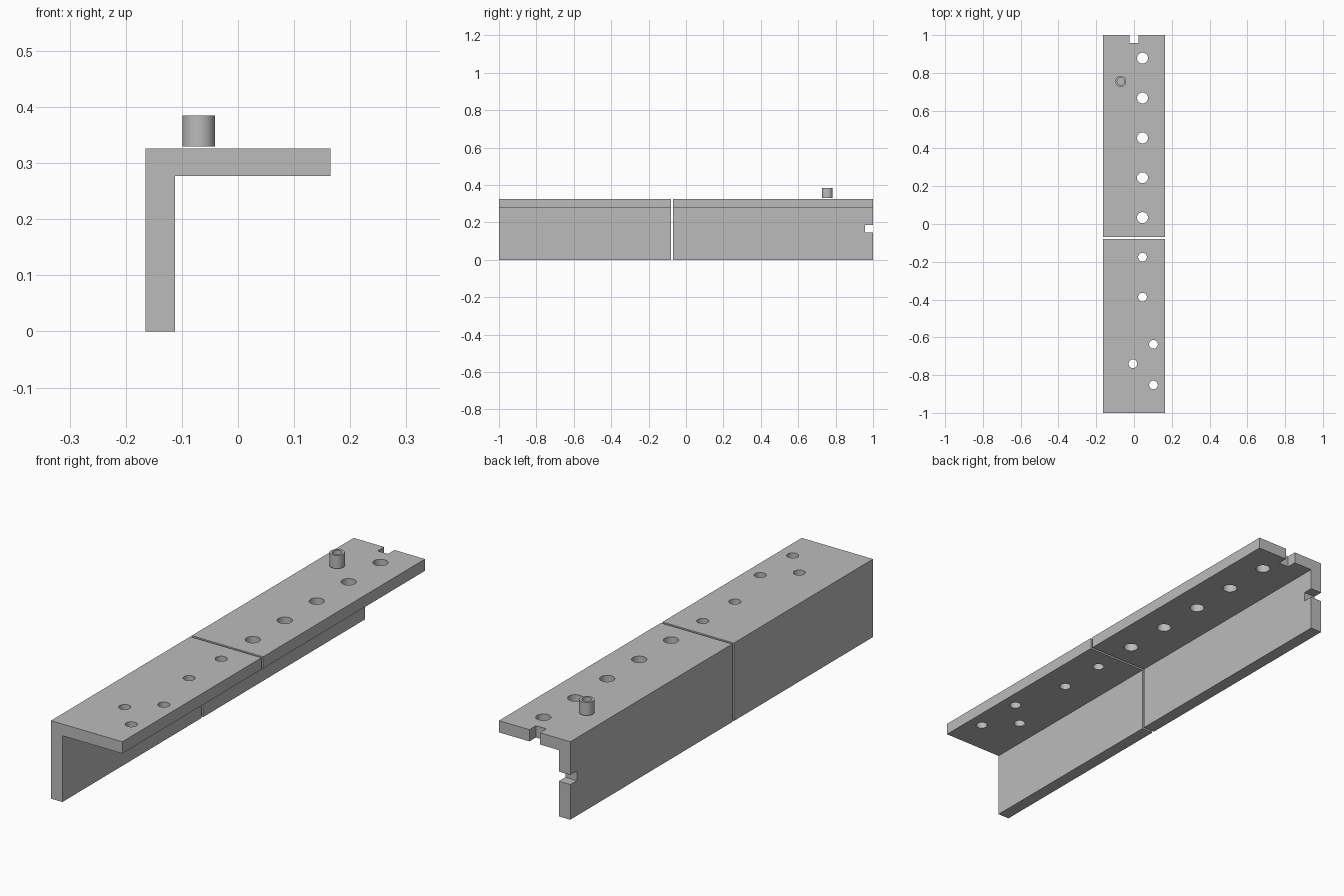
import bpy
from mathutils import Vector

cube = bpy.data.objects.get("Cube")
if cube:
    bpy.data.objects.remove(cube, do_unlink=True)

grey = bpy.data.materials.new("plain grey")
grey.use_nodes = True
colour = (0.5, 0.5, 0.5, 1)
grey.diffuse_color = colour
grey.node_tree.nodes["Principled BSDF"].inputs["Base Color"].default_value = colour

HALF, TOP = 0.165, 0.326       # half width and height of the angle
WALL, SHELF = -0.112, 0.277    # inner faces of the two flanges


def finish(obj, name):
    obj.name = name
    obj.data.materials.append(grey)
    return obj


def box(name, low, high):
    low, high = Vector(low), Vector(high)
    bpy.ops.mesh.primitive_cube_add(size=1, location=(low + high) / 2)
    obj = bpy.context.object
    obj.scale = high - low
    bpy.ops.object.transform_apply(location=False, rotation=False, scale=True)
    return finish(obj, name)


def cylinder(name, x, y, low, high, radius):
    bpy.ops.mesh.primitive_cylinder_add(
        vertices=48, radius=radius, depth=high - low, location=(x, y, (low + high) / 2))
    return finish(bpy.context.object, name)


def cut(obj, cutters):
    for cutter in cutters:
        mod = obj.modifiers.new("cut", 'BOOLEAN')
        mod.operation, mod.solver, mod.object = 'DIFFERENCE', 'EXACT', cutter
        bpy.context.view_layer.objects.active = obj
        bpy.ops.object.modifier_apply(modifier=mod.name)
        bpy.data.objects.remove(cutter, do_unlink=True)


def smooth(obj):
    bpy.ops.object.select_all(action='DESELECT')
    obj.select_set(True)
    bpy.context.view_layer.objects.active = obj
    bpy.ops.object.shade_smooth_by_angle()


def angle_bar(name, front, back):
    """L-shaped profile extruded along y."""
    outline = [(-HALF, 0), (WALL, 0), (WALL, SHELF), (HALF, SHELF), (HALF, TOP), (-HALF, TOP)]
    n = len(outline)
    verts = [(x, y, z) for y in (front, back) for x, z in outline]
    faces = [tuple(range(n)), tuple(reversed(range(n, 2 * n)))]
    faces += [(i, i + n, (i + 1) % n + n, (i + 1) % n) for i in range(n)]
    mesh = bpy.data.meshes.new(name)
    mesh.from_pydata(verts, [], faces)
    obj = bpy.data.objects.new(name, mesh)
    bpy.context.collection.objects.link(obj)
    return finish(obj, name)


def drills(points, radius):
    return [cylinder("drill", x, y, SHELF - 0.05, TOP + 0.05, radius) for x, y in points]


# front bar with five small holes
front_bar = angle_bar("front_angle_bar", -1, -0.08)
cut(front_bar, drills([(0.045, -0.175), (0.045, -0.387), (0.103, -0.637),
                       (-0.006, -0.74), (0.103, -0.852)], 0.023))
smooth(front_bar)

# back bar with a row of larger holes and a notch in each flange
back_bar = angle_bar("back_angle_bar", -0.07, 1)
row = [(0.045, 0.034 + 0.211 * i) for i in range(5)]
notches = [box("notch", (-0.024, 0.957, 0.25), (0.024, 1.1, 0.4)),
           box("notch", (-0.2, 0.957, 0.147), (-0.08, 1.1, 0.187))]
cut(back_bar, drills(row, 0.029) + notches)
smooth(back_bar)

# hollow bushing hovering just over the back bar
bushing = cylinder("bushing", -0.07, 0.755, 0.33, 0.385, 0.029)
cut(bushing, [cylinder("bore", -0.07, 0.755, 0.3, 0.4, 0.019)])
smooth(bushing)
